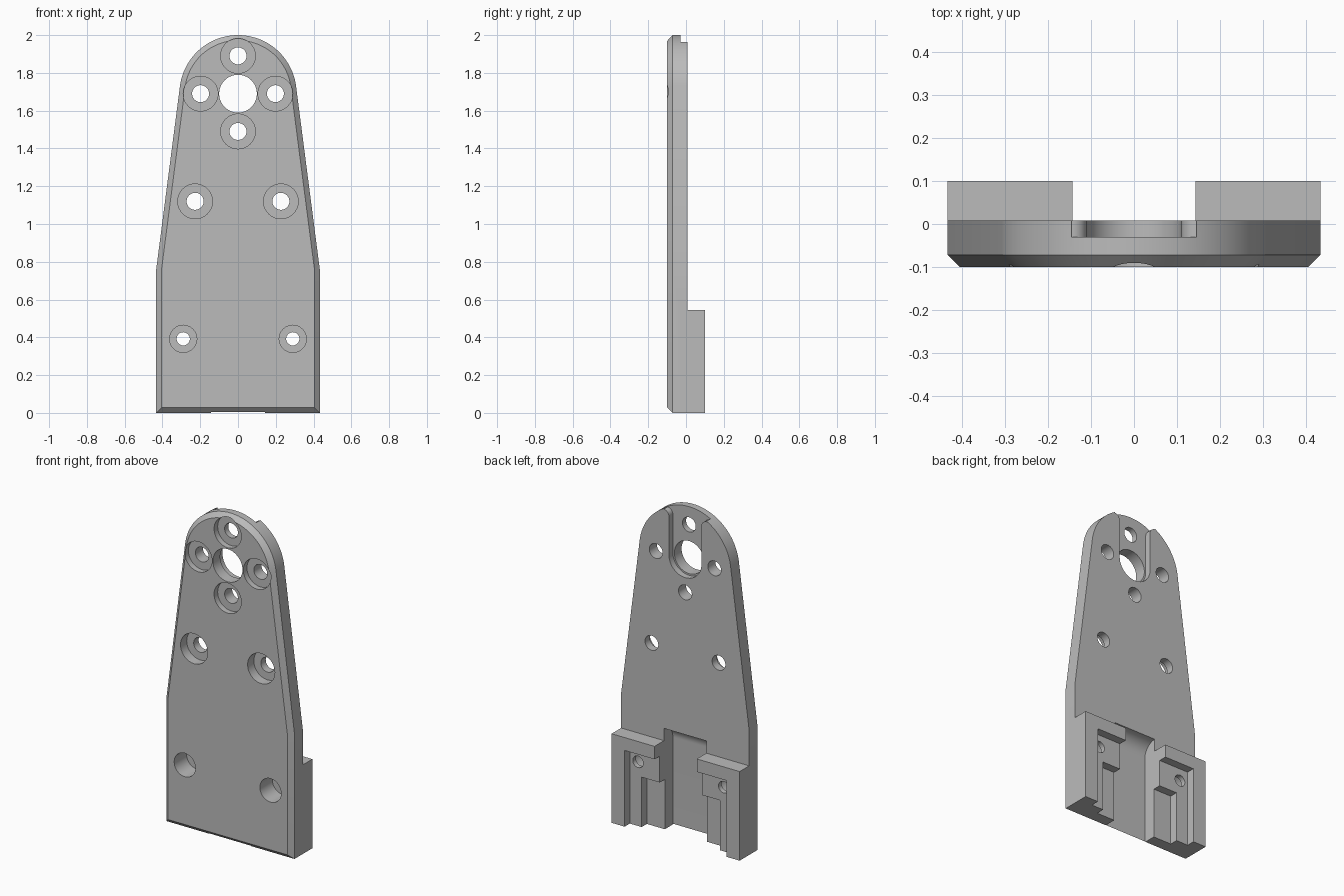
import bpy
import bmesh
import math

if "Cube" in bpy.data.objects:
    bpy.data.objects.remove(bpy.data.objects["Cube"], do_unlink=True)

grey = bpy.data.materials.new("plain grey")
grey.use_nodes = True
grey.diffuse_color = (0.5, 0.5, 0.5, 1)
grey.node_tree.nodes["Principled BSDF"].inputs["Base Color"].default_value = (0.5, 0.5, 0.5, 1)

FRONT, BACK, RIM = -0.1, 0.008, 0.1       # depth planes
HALF, CHANNEL = 0.433, 0.143              # half widths
HEAD_Z, HEAD_R = 1.69, 0.31               # rounded head


def arc(cx, cz, r, start, end, steps=24):
    angles = [math.radians(start + (end - start) * i / steps) for i in range(steps + 1)]
    return [(cx + r * math.cos(a), cz + r * math.sin(a)) for a in angles]


def prism(name, points, low, high, axis="y", chamfer=0):
    """Extrude a flat profile along y (points are x,z) or x (points are y,z)."""
    bm = bmesh.new()
    place = (lambda p, d: (p[0], d, p[1])) if axis == "y" else (lambda p, d: (d, p[0], p[1]))
    near = [bm.verts.new(place(p, low)) for p in points]
    far = [bm.verts.new(place(p, high)) for p in points]
    front = bm.faces.new(near)
    bm.faces.new(far)
    for i in range(len(points)):
        j = (i + 1) % len(points)
        bm.faces.new((near[i], near[j], far[j], far[i]))
    bmesh.ops.recalc_face_normals(bm, faces=bm.faces[:])
    if chamfer:
        bmesh.ops.bevel(bm, geom=list(front.edges), offset=chamfer, segments=1,
                        profile=0.5, affect="EDGES", clamp_overlap=False)
    mesh = bpy.data.meshes.new(name)
    bm.to_mesh(mesh)
    bm.free()
    obj = bpy.data.objects.new(name, mesh)
    bpy.context.collection.objects.link(obj)
    mesh.materials.append(grey)
    return obj


def box(name, x0, x1, y0, y1, z0, z1):
    return prism(name, [(x0, z0), (x1, z0), (x1, z1), (x0, z1)], y0, y1)


def disc(name, x, z, r, y0, y1):
    return prism(name, arc(x, z, r, 0, 360, 40)[:-1], y0, y1)


def combine(target, tool, operation="DIFFERENCE"):
    mod = target.modifiers.new(tool.name, "BOOLEAN")
    mod.operation, mod.solver, mod.object = operation, "EXACT", tool
    bpy.ops.object.select_all(action="DESELECT")
    bpy.context.view_layer.objects.active = target
    target.select_set(True)
    bpy.ops.object.modifier_apply(modifier=mod.name)
    bpy.data.objects.remove(tool, do_unlink=True)


# Tapered plate with a rounded head and a chamfered front edge
shoulder = 0.76
dx, dz = HALF, shoulder - HEAD_Z
tangent = math.degrees(math.atan2(dz, dx) + math.acos(HEAD_R / math.hypot(dx, dz)))
outline = [(-HALF, 0), (HALF, 0), (HALF, shoulder)]
outline += arc(0, HEAD_Z, HEAD_R, tangent, 180 - tangent, 48) + [(-HALF, shoulder)]
plate = prism("mounting_plate", outline, FRONT, BACK, chamfer=0.028)

# Rear blocks, stepped on the inside
for side in (-1, 1):
    def span(a, b):
        return sorted((side * a, side * b))
    combine(plate, box("block", *span(CHANNEL, HALF), -0.03, RIM, 0, 0.545), "UNION")
    combine(plate, box("shallow_pocket", *span(0.1, 0.345), 0.05, 0.2, -0.1, 0.466))
    combine(plate, box("deep_pocket", *span(0.1, 0.265), 0, 0.2, -0.1, 0.305))

# Channel between the blocks, running out in a curve at its top
fillet = 0.085
channel = [(0.2, -0.1), (BACK - fillet, -0.1)]
channel += arc(BACK, 0.62 - fillet, fillet, 180, 90, 16) + [(0.2, 0.62)]
combine(plate, prism("channel", channel, -CHANNEL, CHANNEL, axis="x"))

# Slot in the back of the head, flared where it leaves the edge
flare = arc(0.145, 1.925, 0.035, 180, 90, 8) + [(0.145, 2.1)]
slot = arc(0, HEAD_Z, 0.11, 180, 360) + flare + [(-x, z) for x, z in reversed(flare)]
combine(plate, prism("head_slot", slot, -0.03, 0.2))

# Centre bore and counterbored screw holes: x, z, hole, recess, recess depth
combine(plate, disc("bore", 0, HEAD_Z, 0.1, -0.3, 0.3))
screws = [(0, HEAD_Z + 0.2, 0.045, 0.092, 0.035), (0, HEAD_Z - 0.2, 0.045, 0.092, 0.035)]
for side in (-1, 1):
    screws += [(side * 0.198, HEAD_Z, 0.045, 0.092, 0.035),
               (side * 0.227, 1.12, 0.045, 0.092, 0.06),
               (side * 0.29, 0.392, 0.035, 0.072, 0.12)]
for x, z, hole, recess, depth in screws:
    combine(plate, disc("screw_hole", x, z, hole, -0.3, 0.3))
    combine(plate, disc("screw_recess", x, z, recess, -0.3, FRONT + depth))

plate.select_set(True)
bpy.context.view_layer.objects.active = plate
bpy.ops.object.shade_smooth_by_angle(angle=math.radians(20))
